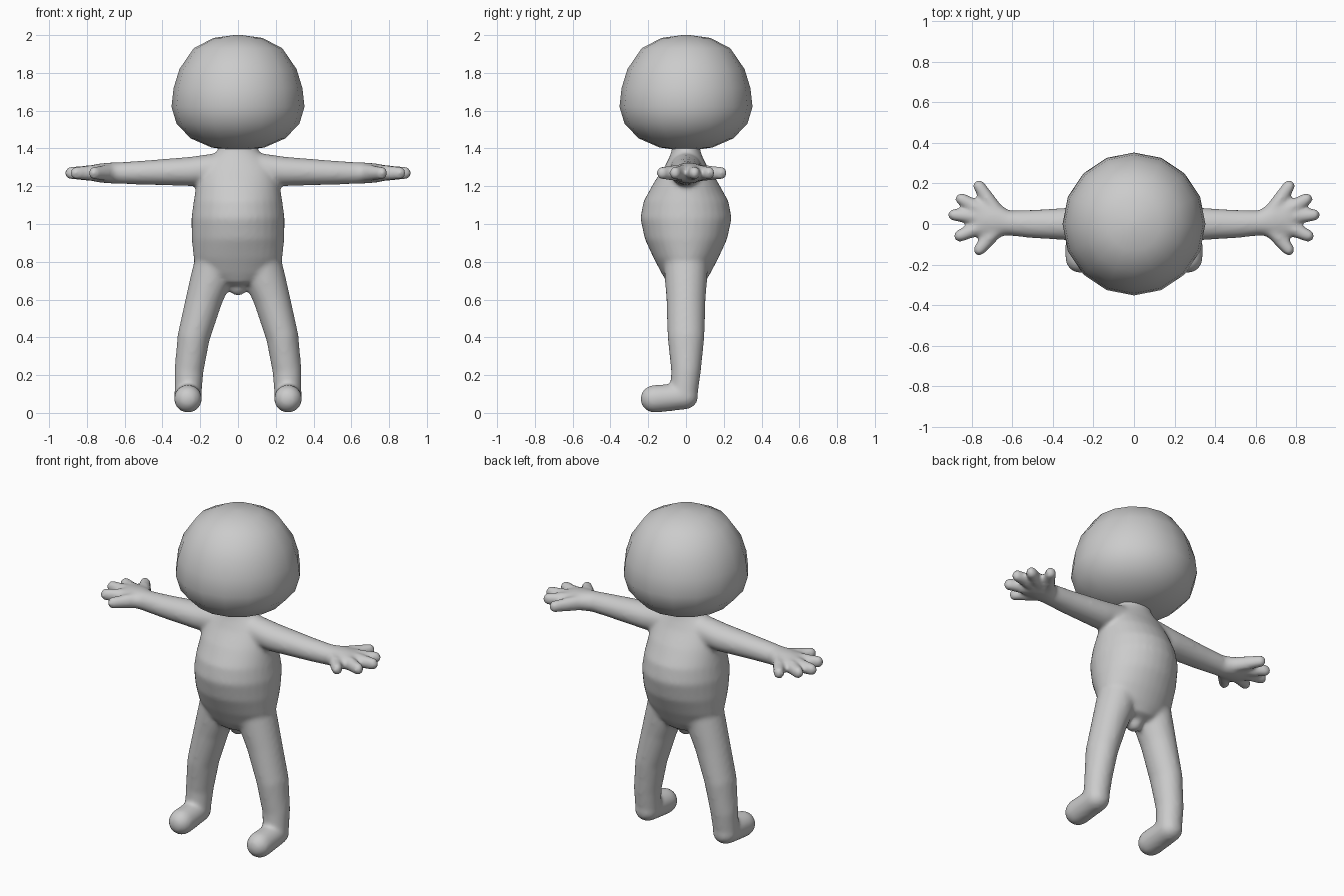
import bpy, bmesh
from math import sin, cos, pi, radians
from mathutils import Vector

if "Cube" in bpy.data.objects:
    bpy.data.objects.remove(bpy.data.objects["Cube"])


def skin_rings(bm, rings):
    """Bridge rings of vertices and close both ends."""
    n = len(rings[0])
    for a, b in zip(rings, rings[1:]):
        for i in range(n):
            j = (i + 1) % n
            bm.faces.new((a[i], a[j], b[j], b[i]))
    bm.faces.new(rings[0][::-1])
    bm.faces.new(rings[-1])


def tube(bm, pts, flip=1, n=20):
    """Round-ended tube through (x, y, z, width radius, height radius)."""
    pos = [Vector((p[0] * flip, p[1], p[2])) for p in pts]
    rad = [(p[3], p[4]) for p in pts]
    last = len(pts) - 1
    tan = [(pos[min(i + 1, last)] - pos[max(i - 1, 0)]).normalized() for i in range(last + 1)]
    spec = [(pos[i], tan[i], *rad[i]) for i in range(last + 1)]

    def cap(i, sign):
        w, h = rad[i]
        return [(pos[i] + tan[i] * sign * min(w, h) * sin(radians(a)), tan[i],
                 w * cos(radians(a)), h * cos(radians(a))) for a in (20, 40, 60, 80)]

    spec = cap(0, -1)[::-1] + spec + cap(last, 1)
    rings = []
    for c, t, w, h in spec:
        ref = Vector((0, 1, 0)) if abs(t.z) > 0.7 else Vector((0, 0, 1))
        u = ref.cross(t).normalized()
        v = t.cross(u)
        rings.append([bm.verts.new(c + u * w * cos(2 * pi * k / n) + v * h * sin(2 * pi * k / n))
                      for k in range(n)])
    skin_rings(bm, rings)


def finish(bm, name):
    bmesh.ops.recalc_face_normals(bm, faces=bm.faces)
    for f in bm.faces:
        f.smooth = True
    me = bpy.data.meshes.new(name)
    bm.to_mesh(me)
    bm.free()
    ob = bpy.data.objects.new(name, me)
    bpy.context.collection.objects.link(ob)
    return ob


# Body: torso and neck
bm = bmesh.new()
tube(bm, [(0, 0, z, w, d) for z, w, d in (
    (1.43, .10, .072), (1.385, .11, .077), (1.35, .15, .09), (1.30, .20, .115),
    (1.22, .218, .17), (1.12, .235, .225), (1.03, .247, .242), (.92, .245, .218),
    (.82, .235, .172), (.74, .20, .13), (.69, .13, .10), (.67, .05, .05))], n=32)

for s in (1, -1):
    # Shoulder, arm and palm
    tube(bm, [(.08, 0, 1.295, .085, .085), (.25, 0, 1.278, .085, .078), (.5, 0, 1.272, .070, .064),
              (.62, .005, 1.27, .062, .058), (.69, .02, 1.27, .09, .055),
              (.75, .022, 1.27, .095, .048)], s)
    # Fingers: base and tip in plan
    for bx, by, tx, ty in ((.67, .05, .763, .187), (.72, .05, .85, .123), (.72, .03, .886, .045),
                           (.72, 0, .858, -.058), (.67, -.02, .762, -.126)):
        tube(bm, [(bx, by, 1.27, .040, .046), (tx, ty, 1.27, .031, .035)], s)
    # Leg
    tube(bm, [(.11, 0, .84, .11, .12), (.147, 0, .70, .107, .112), (.18, 0, .6, .097, .104),
              (.235, 0, .4, .086, .098), (.26, 0, .22, .077, .079),
              (.265, -.012, .09, .072, .072)], s)
    # Foot
    tube(bm, [(.265, -.005, .088, .072, .070), (.265, -.168, .074, .074, .074)], s)

body = finish(bm, "body")
remesh = body.modifiers.new("merge", 'REMESH')
remesh.mode = 'VOXEL'
remesh.voxel_size = 0.011
remesh.use_smooth_shade = True
smooth = body.modifiers.new("blend", 'SMOOTH')
smooth.factor = 0.5
smooth.iterations = 12

# Head: 16-sided turned form
bm = bmesh.new()
profile = ((.02, 2.0), (.13, 1.985), (.235, 1.93), (.31, 1.82), (.341, 1.72),
           (.352, 1.62), (.325, 1.53), (.25, 1.453), (.14, 1.405), (.03, 1.39))
skin_rings(bm, [[bm.verts.new((r * cos(k * pi / 8), r * sin(k * pi / 8), z)) for k in range(16)]
                for r, z in profile])
finish(bm, "head")
